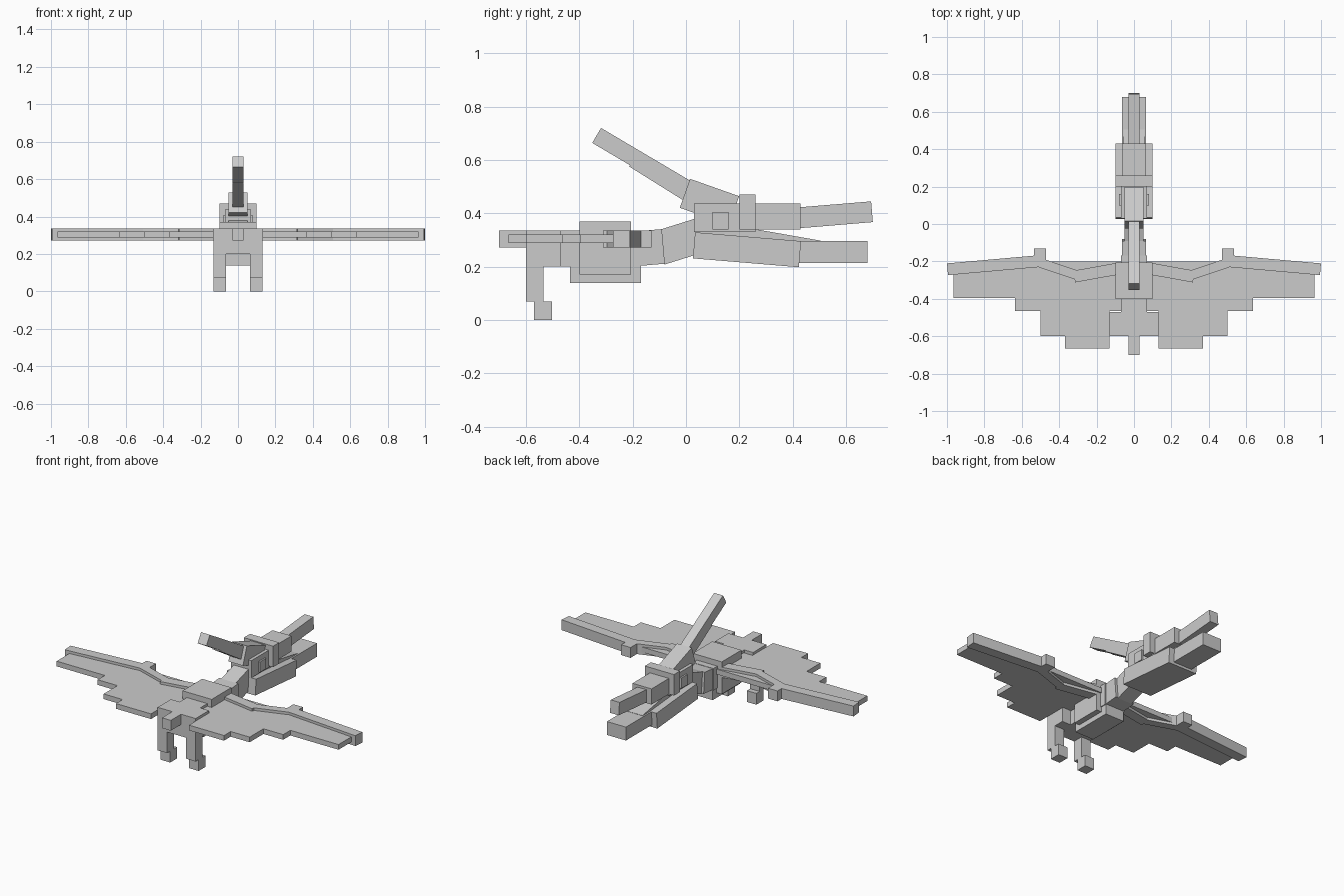
import bpy, bmesh
from mathutils import Matrix, Vector

old_cube = bpy.data.objects.get("Cube")
if old_cube:
    bpy.data.objects.remove(old_cube, do_unlink=True)

STONE = (0.6, 0.6, 0.6, 1)
stone = bpy.data.materials.new("stone grey")
stone.use_nodes = True
stone.diffuse_color = STONE
stone.node_tree.nodes["Principled BSDF"].inputs["Base Color"].default_value = STONE


def bar(name, start, end, width, height):
    """Square-cut bar whose centre line runs from start to end."""
    start, end = Vector(start), Vector(end)
    along = end - start
    across = along.cross(Vector((0, 0, 1))).normalized()
    upward = across.cross(along).normalized()
    # The columns of the matrix are the three edges of the bar
    frame = Matrix((along, across * width, upward * height)).transposed().to_4x4()
    frame.translation = (start + end) / 2
    mesh = bpy.data.meshes.new(name)
    bm = bmesh.new()
    bmesh.ops.create_cube(bm, size=1, matrix=frame)
    bmesh.ops.recalc_face_normals(bm, faces=bm.faces)
    bm.to_mesh(mesh)
    bm.free()
    mesh.materials.append(stone)
    part = bpy.data.objects.new(name, mesh)
    bpy.context.collection.objects.link(part)


def block(name, width, front, back, bottom, top, x=0):
    """Upright block given by its limits."""
    middle = (bottom + top) / 2
    bar(name, (x, front, middle), (x, back, middle), width, top - bottom)


def spine_bar(name, start, end, width, height):
    """Tilted bar on the centre plane, with ends given as (y, z)."""
    bar(name, (0, *start), (0, *end), width, height)


# Level of the wings and back, shared by several parts
BONE_BOTTOM, BONE_TOP = .272, .336
BONE_MIDDLE = (BONE_BOTTOM + BONE_TOP) / 2
BONE_DEPTH = BONE_TOP - BONE_BOTTOM
HIP_BOTTOM = .2

# Body and tail
block("chest", width=.2, front=-.4, back=-.207, bottom=.17, top=.37)
block("belly", width=.13, front=-.434, back=-.168, bottom=.139, top=.28)
block("torso", width=.14, front=-.6, back=-.168, bottom=HIP_BOTTOM, top=BONE_TOP)
block("tail", width=.06, front=-.7, back=-.46, bottom=BONE_BOTTOM, top=BONE_TOP)

# Neck
spine_bar("neck_base", start=(-.2, .266), end=(-.085, .276), width=.13, height=.13)
spine_bar("neck", start=(-.1, .27), end=(.06, .32), width=.1, height=.13)

# Skull and beak
block("skull", width=.14, front=.03, back=.26, bottom=.33, top=.437)
block("brow", width=.2, front=.2, back=.26, bottom=.34, top=.47)
block("eyes", width=.16, front=.1, back=.16, bottom=.34, top=.405)
block("upper_beak_base", width=.13, front=.25, back=.43, bottom=.34, top=.437)
spine_bar("upper_beak_tip", start=(.42, .383), end=(.697, .406), width=.06, height=.078)
spine_bar("jaw", start=(.03, .28), end=(.427, .247), width=.2, height=.098)
spine_bar("jaw_lining", start=(.05, .352), end=(.5, .273), width=.11, height=.05)
block("lower_beak", width=.13, front=.42, back=.68, bottom=.213, top=.296)

# Crest sweeping away from the skull
spine_bar("crest_base", start=(-.004, .475), end=(.18, .41), width=.1, height=.115)
spine_bar("crest", start=(-.335, .692), end=(.01, .488), width=.06, height=.065)
spine_bar("crest_web", start=(-.2, .597), end=(0, .472), width=.06, height=.05)

# Wing skin strips from body to tip: outer reach, front edge, trailing edge
SKIN_STRIPS = [(.13, -.2, -.465), (.37, -.2, -.665), (.5, -.2, -.6),
               (.635, -.2, -.465), (.965, -.24, -.395)]

# Arm bones: start and end as (x, y), then thickness
BONES = {
    "upper_arm": ((.08, -.238), (.32, -.281), .063),
    "forearm": ((.3, -.275), (.5, -.208), .05),
    "wing_finger": ((.49, -.197), (.997, -.242), .063),
    "claw": ((.503, -.2), (.503, -.13), .065),
}

# Paired wings and legs
for side_name, side in (("left", 1), ("right", -1)):
    inner = .06
    for number, (outer, front, trailing) in enumerate(SKIN_STRIPS):
        block(f"{side_name}_wing_skin_{number}", width=outer - inner, front=trailing,
              back=front, bottom=.288, top=.32, x=side * (inner + outer) / 2)
        inner = outer

    for bone, (start, end, thickness) in BONES.items():
        bar(f"{side_name}_{bone}", (side * start[0], start[1], BONE_MIDDLE),
            (side * end[0], end[1], BONE_MIDDLE), thickness, BONE_DEPTH)

    leg = dict(width=.065, x=side * .0975)
    block(side_name + "_thigh", front=-.6, back=-.47, bottom=HIP_BOTTOM, top=BONE_TOP, **leg)
    block(side_name + "_shin", front=-.6, back=-.535, bottom=.07, top=HIP_BOTTOM, **leg)
    block(side_name + "_foot", front=-.57, back=-.503, bottom=0, top=.07, **leg)
